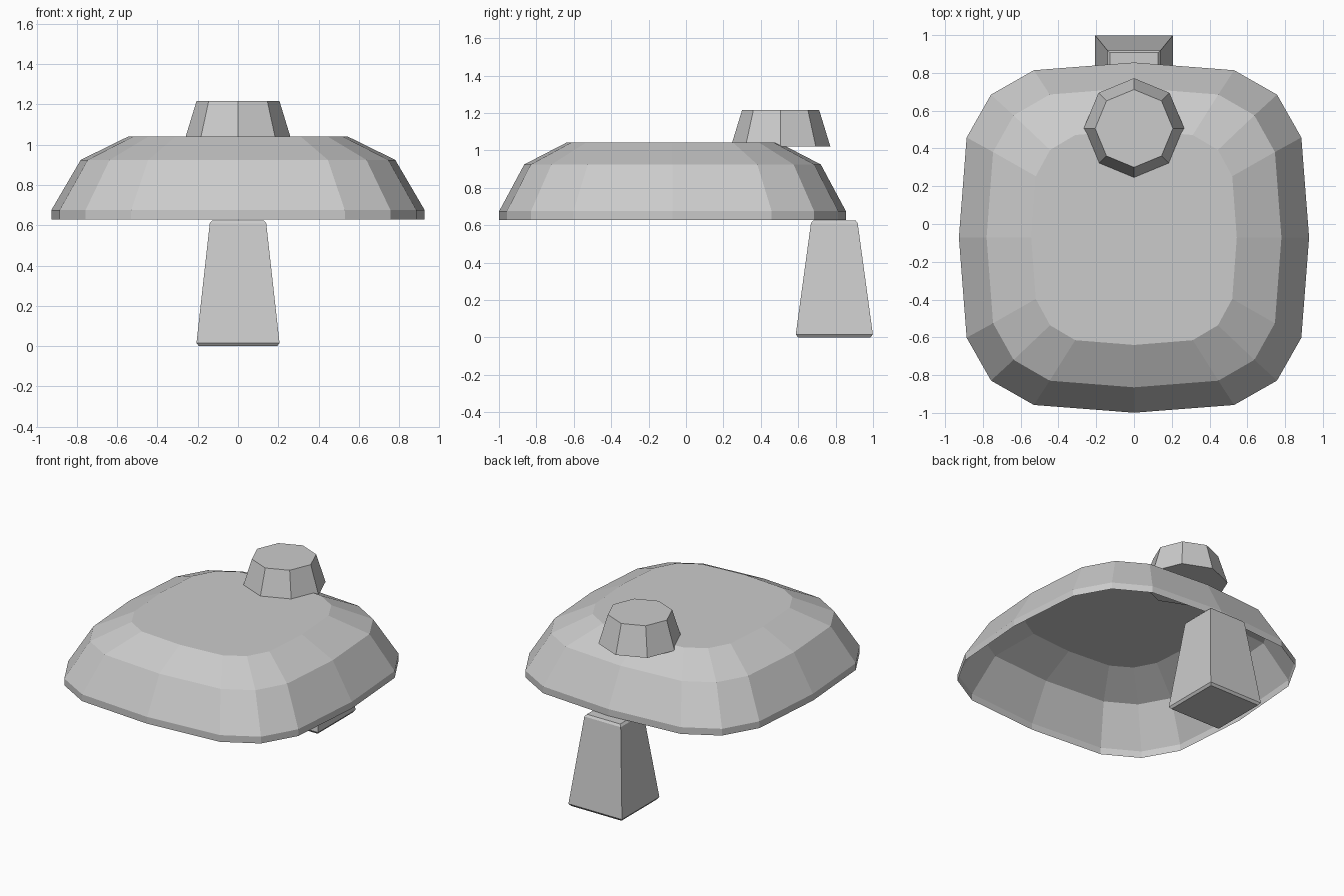
import bpy, bmesh, math

if "Cube" in bpy.data.objects:
    bpy.data.objects.remove(bpy.data.objects["Cube"])


def loft(name, section, rings, y, cap_bottom=True):
    """Skin a closed section through rings of (z, x scale, y scale), centred at y."""
    bm = bmesh.new()
    loops = [[bm.verts.new((px * sx, y + py * sy, z)) for px, py in section]
             for z, sx, sy in rings]
    n = len(section)
    for low, high in zip(loops, loops[1:]):
        for i in range(n):
            j = (i + 1) % n
            bm.faces.new((low[i], low[j], high[j], high[i]))
    bm.faces.new(loops[-1])
    if cap_bottom:
        bm.faces.new(loops[0][::-1])
    mesh = bpy.data.meshes.new(name)
    bm.to_mesh(mesh)
    bm.free()
    obj = bpy.data.objects.new(name, mesh)
    bpy.context.collection.objects.link(obj)
    return obj


def turned(points, count):
    """Repeat counter-clockwise section points around the centre."""
    result = []
    for k in range(count):
        a = 2 * math.pi * k / count
        c, s = math.cos(a), math.sin(a)
        result += [(x * c - y * s, x * s + y * c) for x, y in points]
    return result


# Hollow dome: rounded-square outline, open underneath
rounded_square = turned([(0.927, 0), (0.886, 0.53), (0.757, 0.757), (0.53, 0.886)], 4)
loft("canopy_shell", rounded_square,
     [(0.628, 1, 1), (0.675, 1, 1), (0.925, 0.842, 0.855), (1.041, 0.587, 0.613)],
     -0.072, cap_bottom=False)

# Tapered square post with small chamfers, under the back rim
square = turned([(1, 1)], 4)
loft("support_post", square,
     [(0, 0.194, 0.194), (0.016, 0.206, 0.206), (0.61, 0.14, 0.125), (0.625, 0.128, 0.114)],
     0.793)

# Eight-sided tapered knob, overhanging the back slope
octagon = turned([(1, 0)], 8)
loft("top_knob", octagon, [(1.02, 0.266, 0.266), (1.216, 0.206, 0.206)], 0.506)
